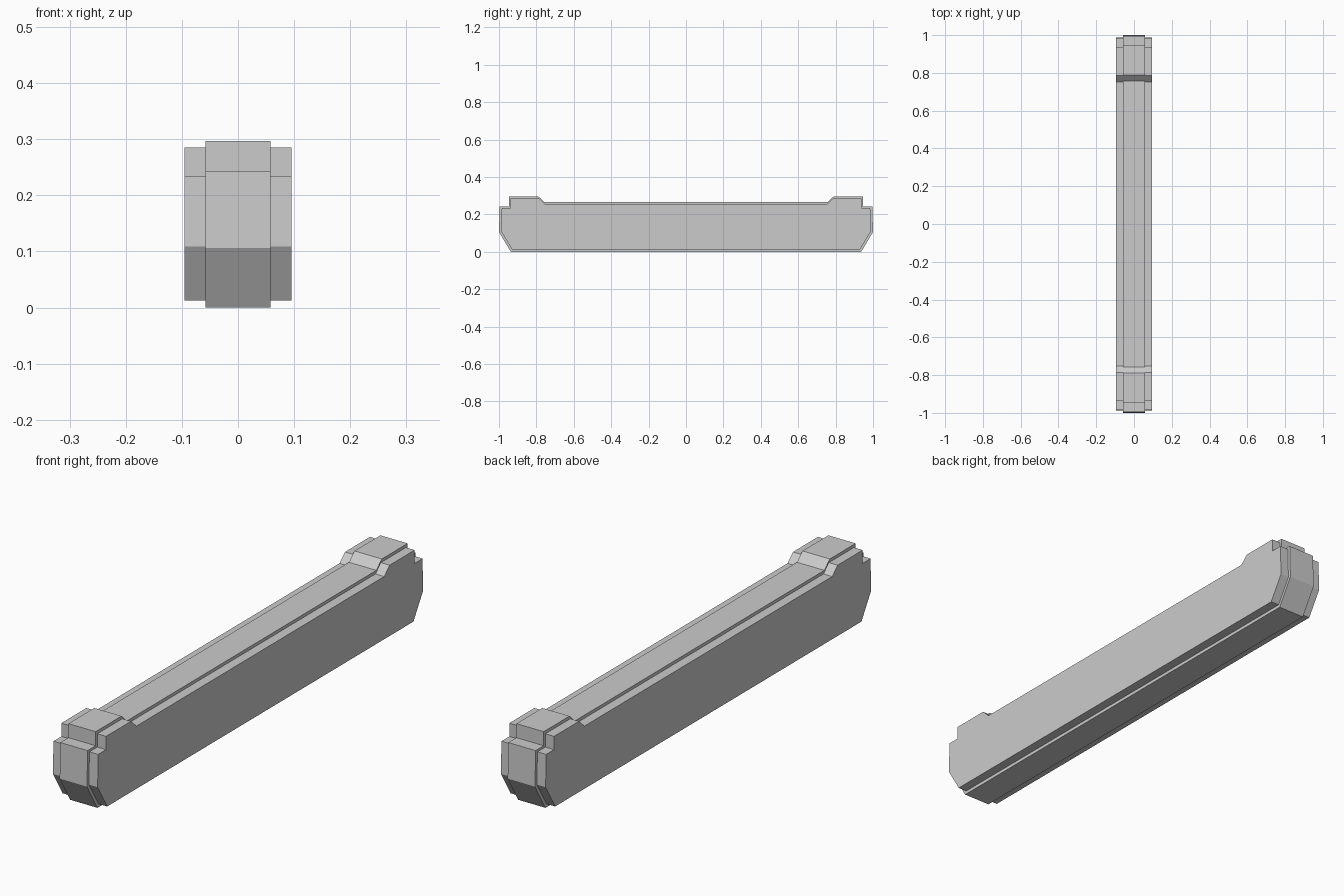
import bpy
import bmesh

cube = bpy.data.objects.get("Cube")
if cube:
    bpy.data.objects.remove(cube, do_unlink=True)

grey = bpy.data.materials.new("plain grey")
grey.use_nodes = True
colour = (0.6, 0.6, 0.6, 1)
grey.diffuse_color = colour
grey.node_tree.nodes["Principled BSDF"].inputs["Base Color"].default_value = colour


def slab(name, half, x0, x1):
    """Mirror a half profile (y, z) front to back and extrude it along x."""
    outline = half + [(-y, z) for y, z in reversed(half)]
    bm = bmesh.new()
    face = bm.faces.new([bm.verts.new((x0, y, z)) for y, z in outline])
    ext = bmesh.ops.extrude_face_region(bm, geom=[face])
    moved = [v for v in ext["geom"] if isinstance(v, bmesh.types.BMVert)]
    bmesh.ops.translate(bm, verts=moved, vec=(x1 - x0, 0, 0))
    bmesh.ops.recalc_face_normals(bm, faces=bm.faces)
    mesh = bpy.data.meshes.new(name)
    bm.to_mesh(mesh)
    bm.free()
    mesh.materials.append(grey)
    obj = bpy.data.objects.new(name, mesh)
    bpy.context.collection.objects.link(obj)


# Front half of each profile, from the bottom chamfer up to the long top
core = [(-0.936, 0), (-1, 0.106), (-0.996, 0.243), (-0.947, 0.243),
        (-0.947, 0.297), (-0.79, 0.297), (-0.757, 0.266)]
cheek = [(-0.93, 0.013), (-0.988, 0.109), (-0.985, 0.234), (-0.937, 0.234),
         (-0.937, 0.285), (-0.785, 0.285), (-0.752, 0.254)]

# Raised centre beam with a slightly smaller cheek on each side
slab("centre_beam", core, -0.058, 0.058)
slab("left_cheek", cheek, 0.058, 0.095)
slab("right_cheek", cheek, -0.095, -0.058)
